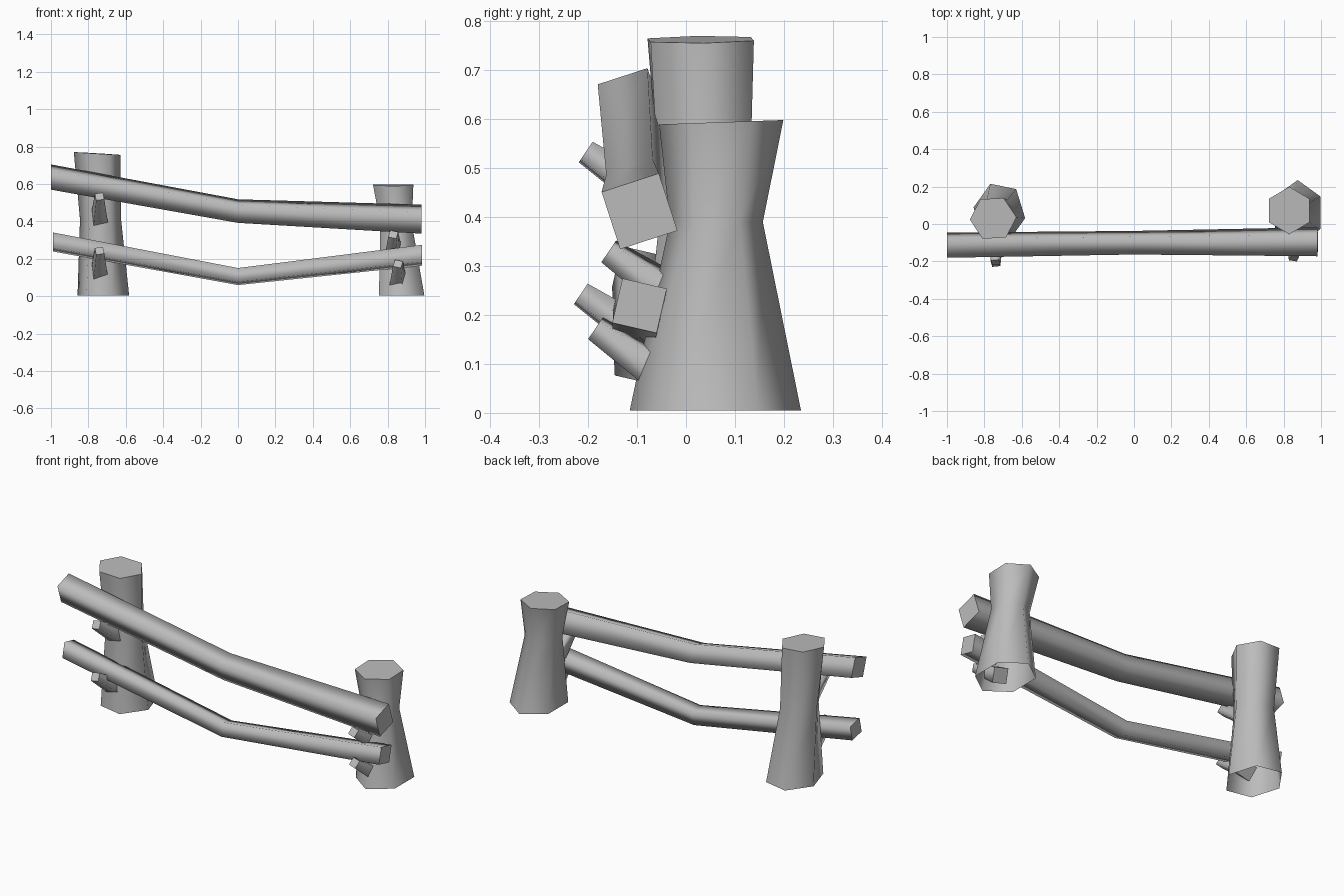
import bpy, bmesh
from math import radians, cos, sin, sqrt
from mathutils import Vector

cube = bpy.data.objects.get("Cube")
if cube:
    bpy.data.objects.remove(cube, do_unlink=True)

grey = bpy.data.materials.new("weathered grey")
grey.use_nodes = True
colour = (0.5, 0.5, 0.5, 1)
grey.diffuse_color = colour
grey.node_tree.nodes["Principled BSDF"].inputs["Base Color"].default_value = colour


def loft(name, rings, cap_start=True):
    """Skin a row of rings with smooth sides and crisp flat ends."""
    bm = bmesh.new()
    rows = [[bm.verts.new(p) for p in ring] for ring in rings]
    n = len(rows[0])
    for a, b in zip(rows, rows[1:]):
        for i in range(n):
            j = (i + 1) % n
            bm.faces.new((a[i], a[j], b[j], b[i])).smooth = True
    caps = [bm.faces.new(rows[-1])]
    if cap_start:
        caps.append(bm.faces.new(rows[0]))
    for cap in caps:
        cap.smooth = False
        for edge in cap.edges:
            edge.smooth = False
    bmesh.ops.recalc_face_normals(bm, faces=bm.faces)
    mesh = bpy.data.meshes.new(name)
    bm.to_mesh(mesh)
    bm.free()
    mesh.materials.append(grey)
    obj = bpy.data.objects.new(name, mesh)
    bpy.context.collection.objects.link(obj)
    return obj


def ring(centre, u, v, ru, rv, sides, turn):
    """Polygon of points around a centre in the plane of u and v."""
    c, u, v = Vector(centre), Vector(u), Vector(v)
    angles = [radians(turn + 360 * i / sides) for i in range(sides)]
    return [c + u * ru * cos(a) + v * rv * sin(a) for a in angles]


def post(name, levels, tilt):
    """Six-sided hollow-bottomed post; the top slopes by tilt in x and y."""
    rings = [ring(c, (1, 0, 0), (0, 1, 0), rx, ry, 6, turn)
             for c, rx, ry, turn in levels]
    centre = Vector(levels[-1][0])
    for p in rings[-1]:
        p.z += (p.x - centre.x) * tilt[0] + (p.y - centre.y) * tilt[1]
    loft(name, rings, cap_start=False)


def rail(name, stations, turn):
    """Square beam bent at its middle; stations are (centre, edge)."""
    loft(name, [ring(c, (0, 1, 0), (0, 0, 1), e / sqrt(2), e / sqrt(2), 4, 45 + turn)
                for c, e in stations])


def peg(name, tip, length, roll):
    """Tapered square peg slanting down and back from its tip into a post."""
    tip = Vector(tip)
    axis = Vector((0, 0.83, -0.56))
    side = Vector((1, 0, 0))
    up = axis.cross(side)
    loft(name, [ring(tip, side, up, 0.031, 0.031, 4, roll),
                ring(tip + axis * length, side, up, 0.058, 0.055, 4, roll)])


# Posts: flared foot, narrow waist, wider top
post("right_post", [((-0.72, 0.06, 0.005), 0.14, 0.165, -10),
                    ((-0.735, 0.04, 0.41), 0.11, 0.105, -2),
                    ((-0.753, 0.03, 0.763), 0.125, 0.122, 3)], (-0.06, 0.01))
post("left_post", [((0.875, 0.06, 0.005), 0.14, 0.175, 30),
                   ((0.845, 0.062, 0.39), 0.097, 0.095, 30),
                   ((0.83, 0.072, 0.594), 0.124, 0.127, 30)], (0, 0.035))

# Rails: sagging beams in front of the posts
rail("upper_rail", [((-1, -0.113, 0.637), 0.107),
                    ((0, -0.1, 0.455), 0.1),
                    ((0.98, -0.095, 0.412), 0.123)], 18)
rail("lower_rail", [((-0.99, -0.1, 0.29), 0.085),
                    ((0, -0.1, 0.105), 0.076),
                    ((0.985, -0.095, 0.219), 0.093)], -13)

# Pegs: one under each rail on each post
peg("upper_right_peg", (-0.74, -0.205, 0.533), 0.24, 35)
peg("lower_right_peg", (-0.74, -0.215, 0.243), 0.24, 35)
peg("upper_left_peg", (0.83, -0.158, 0.33), 0.21, 60)
peg("lower_left_peg", (0.855, -0.185, 0.173), 0.22, 60)
